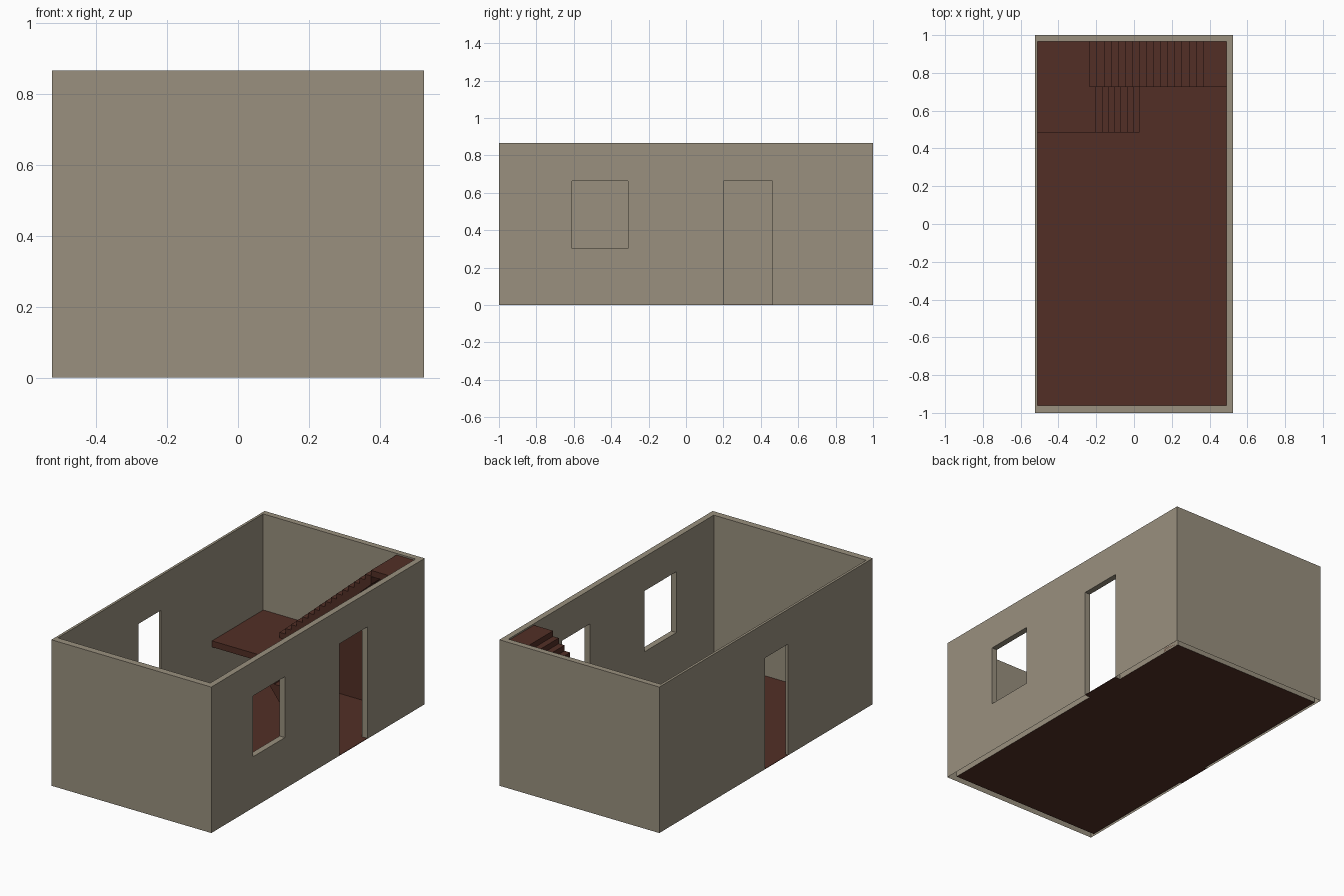
import bpy, bmesh

if "Cube" in bpy.data.objects:
    bpy.data.objects.remove(bpy.data.objects["Cube"])


def material(name, rgb):
    m = bpy.data.materials.new(name)
    m.diffuse_color = (*rgb, 1)
    m.use_nodes = True
    m.node_tree.nodes["Principled BSDF"].inputs["Base Color"].default_value = m.diffuse_color
    return m


PLASTER = material("grey_beige_plaster", (0.32, 0.28, 0.21))
WOOD = material("dark_red_wood", (0.085, 0.028, 0.019))


def finish(name, bm, mat):
    bmesh.ops.recalc_face_normals(bm, faces=bm.faces)
    me = bpy.data.meshes.new(name)
    bm.to_mesh(me)
    bm.free()
    me.materials.append(mat)
    ob = bpy.data.objects.new(name, me)
    bpy.context.collection.objects.link(ob)
    return ob


def box(name, xs, ys, zs, mat):
    bm = bmesh.new()
    bmesh.ops.create_cube(bm, size=1)
    for v in bm.verts:
        v.co = [r[0] if c < 0 else r[1] for c, r in zip(v.co, (xs, ys, zs))]
    return finish(name, bm, mat)


def extrude_xz(name, points, y0, y1, mat):
    """Side profile in x and z, extruded along y."""
    bm = bmesh.new()
    face = bm.faces.new([bm.verts.new((x, y0, z)) for x, z in points])
    out = bmesh.ops.extrude_face_region(bm, geom=[face])
    for v in out["geom"]:
        if isinstance(v, bmesh.types.BMVert):
            v.co.y = y1
    return finish(name, bm, mat)


def stair_profile(x, z, run, rise, treads):
    """Zigzag from the foot of the first riser to the back of the last tread."""
    pts = [(x, z)]
    for _ in range(treads):
        z += rise
        pts.append((x, z))
        x += run
        pts.append((x, z))
    return pts


# Shell: outer block with the room and openings cut out
HEIGHT = 0.866
walls = box("walls", (-0.525, 0.525), (-1, 1), (0, HEIGHT), PLASTER)
cutters = [
    box("room_cutter", (-0.51, 0.49), (-0.96, 0.965), (-0.1, 1.0), PLASTER),
    box("window_cutter", (0.45, 0.6), (-0.61, -0.31), (0.303, 0.664), PLASTER),
    box("right_door_cutter", (0.45, 0.6), (0.2, 0.463), (-0.1, 0.664), PLASTER),
    box("left_door_cutter", (-0.6, -0.47), (-0.205, 0.008), (-0.1, 0.66), PLASTER),
]
bpy.context.view_layer.objects.active = walls
for c in cutters:
    mod = walls.modifiers.new(c.name, "BOOLEAN")
    mod.operation = "DIFFERENCE"
    mod.solver = "EXACT"
    mod.object = c
    bpy.ops.object.modifier_apply(modifier=mod.name)
for c in cutters:
    bpy.data.objects.remove(c)

# The walls are open underneath
bm = bmesh.new()
bm.from_mesh(walls.data)
under = [f for f in bm.faces if f.normal.z < -0.9 and f.calc_center_median().z < 0.01]
bmesh.ops.delete(bm, geom=under, context="FACES_ONLY")
bm.to_mesh(walls.data)
bm.free()

# Floor and door thresholds
FLOOR = (0.0, 0.003)
box("floor", (-0.51, 0.49), (-0.96, 0.965), FLOOR, WOOD)
box("right_threshold", (0.49, 0.525), (0.2, 0.463), FLOOR, WOOD)
box("left_threshold", (-0.525, -0.51), (-0.205, 0.008), FLOOR, WOOD)

# Half landing: full depth, slightly narrower in front of the upper flight
MID, TOP, THICK = 0.296, 0.857, 0.037
box("half_landing_front", (-0.51, -0.2), (0.485, 0.725), (MID - THICK, MID), WOOD)
box("half_landing_back", (-0.51, -0.235), (0.725, 0.965), (MID - THICK, MID), WOOD)

# Lower flight climbs from the floor toward -x
rise = MID / 8
pts = stair_profile(0.03, 0, -0.23 / 7, rise, 7)
pts += [(-0.2, MID - 0.075), (-0.03, 0)]
extrude_xz("lower_flight", pts, 0.485, 0.725, WOOD)

# Upper flight climbs toward +x
rise = (TOP - MID) / 17
pts = stair_profile(-0.235, MID - THICK, 0.6 / 16, rise, 0)
pts += stair_profile(-0.235, MID, 0.6 / 16, rise, 16)
pts += [(0.365, TOP - 0.085), (-0.2, MID - THICK)]
extrude_xz("upper_flight", pts, 0.725, 0.965, WOOD)
box("top_landing", (0.365, 0.49), (0.725, 0.965), (TOP - THICK, TOP), WOOD)

# Supporting wall beneath the upper flight
pts = [(-0.235, 0), (0.49, 0), (0.49, TOP - THICK), (0.365, TOP - THICK),
       (0.365, TOP - 0.085), (-0.2, MID - THICK), (-0.235, MID - THICK)]
extrude_xz("stair_support", pts, 0.845, 0.965, WOOD)
